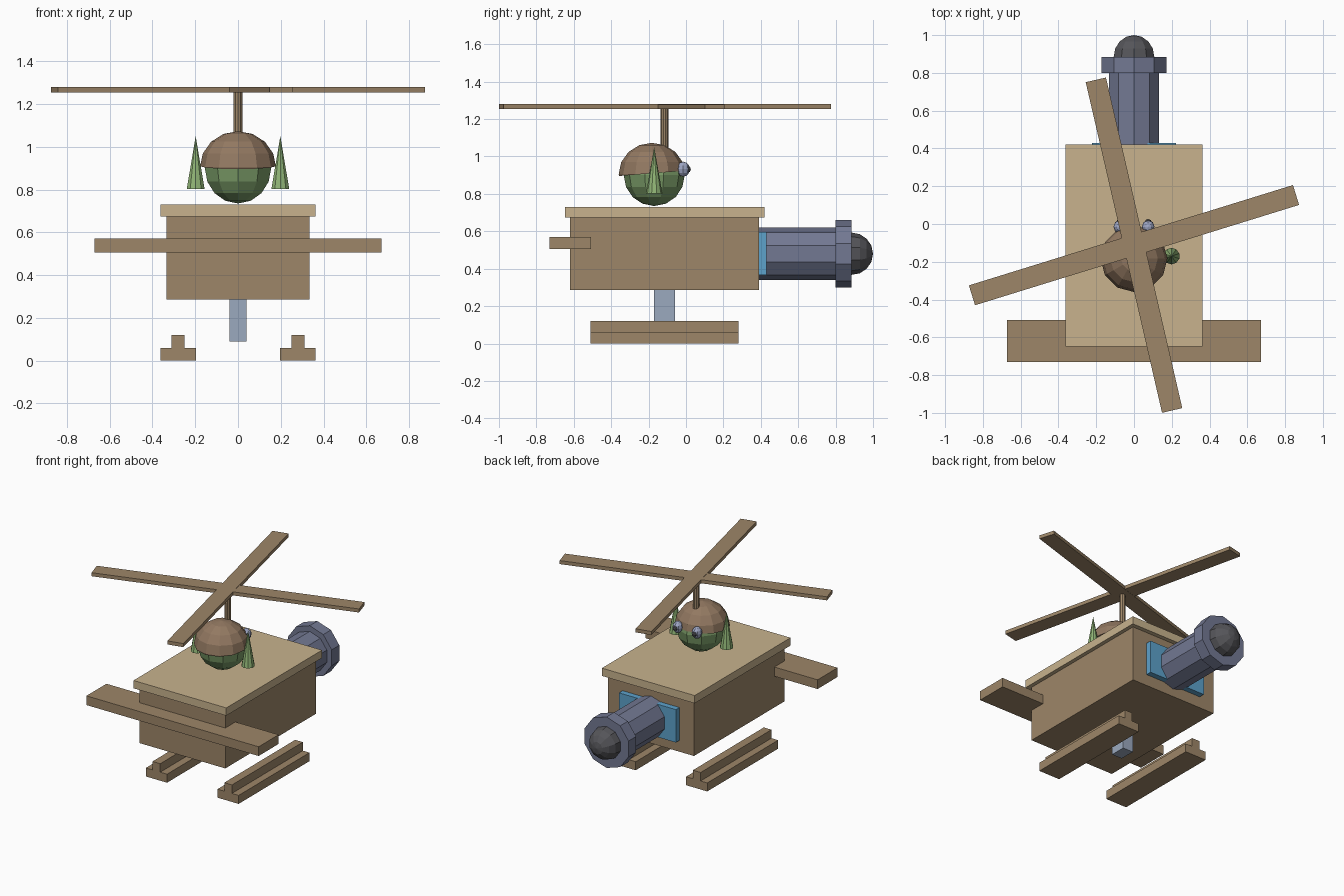
import bpy, bmesh, math
from mathutils import Matrix, Vector

cube = bpy.data.objects.get("Cube")
if cube:
    bpy.data.objects.remove(cube, do_unlink=True)


def material(name, r, g, b):
    m = bpy.data.materials.new(name)
    m.use_nodes = True
    m.diffuse_color = (r, g, b, 1)
    m.node_tree.nodes["Principled BSDF"].inputs["Base Color"].default_value = (r, g, b, 1)
    return m


WOOD = material("brown wood", 0.34, 0.24, 0.14)
TAN = material("tan wood", 0.58, 0.45, 0.27)
SLATE = material("slate metal", 0.17, 0.19, 0.29)
DARK = material("dark grey", 0.09, 0.09, 0.10)
BLUE = material("bright blue", 0.11, 0.36, 0.60)
STEEL = material("pale steel", 0.33, 0.40, 0.52)
SKIN = material("green skin", 0.20, 0.34, 0.14)
EAR = material("light green", 0.28, 0.46, 0.18)
CAP = material("leather brown", 0.29, 0.19, 0.12)
EYE = material("eye lilac", 0.34, 0.38, 0.55)


def finish(bm, name, mat):
    bmesh.ops.recalc_face_normals(bm, faces=bm.faces)
    mesh = bpy.data.meshes.new(name)
    bm.to_mesh(mesh)
    bm.free()
    mesh.materials.append(mat)
    ob = bpy.data.objects.new(name, mesh)
    bpy.context.collection.objects.link(ob)
    return ob


def box(name, mat, low, high, spin=0, pivot=(0, 0, 0)):
    low, high = Vector(low), Vector(high)
    bm = bmesh.new()
    bmesh.ops.create_cube(bm, size=1)
    bmesh.ops.scale(bm, vec=high - low, verts=bm.verts)
    bmesh.ops.translate(bm, vec=(low + high) / 2, verts=bm.verts)
    bmesh.ops.rotate(bm, cent=pivot, matrix=Matrix.Rotation(math.radians(spin), 3, 'Z'),
                     verts=bm.verts)
    return finish(bm, name, mat)


def cone(name, mat, start, end, r1, r2, sides=10):
    """Tapered prism from start to end, with a corner facing up or forward."""
    start, end = Vector(start), Vector(end)
    axis = end - start
    along_y = abs(axis.y) > abs(axis.z)
    bm = bmesh.new()
    bmesh.ops.create_cone(bm, cap_ends=True, segments=sides, radius1=r1, radius2=r2,
                          depth=axis.length)
    turn = Matrix.Rotation(-math.pi / 2, 4, 'X') if along_y else Matrix.Identity(4)
    bm.transform(Matrix.Translation((start + end) / 2) @ turn)
    return finish(bm, name, mat)


def ball(name, mat, centre, size, sides=10, rings=8, pole_y=False, keep=None):
    """Faceted sphere; keep = (point, normal) retains only that side."""
    bm = bmesh.new()
    bmesh.ops.create_uvsphere(bm, u_segments=sides, v_segments=rings, radius=1)
    if pole_y:
        bm.transform(Matrix.Rotation(-math.pi / 2, 4, 'X'))
    bm.transform(Matrix.Translation(centre) @ Matrix.Diagonal((*size, 1)))
    if keep:
        cut = bmesh.ops.bisect_plane(bm, geom=bm.verts[:] + bm.edges[:] + bm.faces[:],
                                     plane_co=keep[0], plane_no=keep[1], clear_inner=True)
        rim = [e for e in cut["geom_cut"] if isinstance(e, bmesh.types.BMEdge)]
        bmesh.ops.contextual_create(bm, geom=rim)
    return finish(bm, name, mat)


# Body, lid, front wing and lower strut
box("body", WOOD, (-0.335, -0.62, 0.285), (0.335, 0.39, 0.675))
box("lid", TAN, (-0.362, -0.648, 0.675), (0.362, 0.42, 0.73))
box("front_wing", WOOD, (-0.672, -0.73, 0.505), (0.672, -0.507, 0.57))
box("lower_strut", STEEL, (-0.04, -0.17, 0.09), (0.04, -0.06, 0.30))

# Landing skids
for side, s in (("left", 1), ("right", -1)):
    for part, inner, outer, z0, z1 in (("base", 0.197, 0.362, 0, 0.06),
                                       ("rail", 0.25, 0.31, 0.06, 0.12)):
        xs = sorted((s * inner, s * outer))
        box(f"{side}_skid_{part}", WOOD, (xs[0], -0.51, z0), (xs[1], 0.28, z1))

# Rear engine
box("engine_plate", BLUE, (-0.222, 0.38, 0.365), (0.222, 0.43, 0.597))
cone("engine_barrel", SLATE, (0, 0.38, 0.48), (0, 0.81, 0.48), 0.14, 0.14)
cone("engine_flange", SLATE, (0, 0.80, 0.48), (0, 0.885, 0.48), 0.18, 0.18)
ball("engine_dome", DARK, (0, 0.885, 0.48), (0.113, 0.115, 0.113), pole_y=True)

# Pilot head, cap, ears and eyes
ball("head", SKIN, (0, -0.17, 0.90), (0.163, 0.163, 0.165))
ball("cap", CAP, (0, -0.182, 0.905), (0.178, 0.178, 0.168), sides=12,
     keep=((0, -0.18, 0.91), (0, -0.08, 1)))
for side, s in (("left", 1), ("right", -1)):
    cone(f"{side}_ear", EAR, (s * 0.198, -0.17, 0.802), (s * 0.198, -0.17, 1.05), 0.044, 0)
    ball(f"{side}_eye", EYE, (s * 0.075, -0.015, 0.932), (0.034, 0.036, 0.04),
         sides=8, rings=6)
    ball(f"{side}_pupil", DARK, (s * 0.075, 0.012, 0.932), (0.018, 0.014, 0.018),
         sides=8, rings=4, pole_y=True)

# Rotor mast and two crossed blades
hub = (0, -0.112, 1.26)
cone("rotor_mast", WOOD, (0, -0.115, 1.0), (0, -0.115, 1.26), 0.021, 0.021)
for name, angle, z in (("long_blade", 103, 1.28), ("cross_blade", 17.2, 1.279)):
    box(name, WOOD, (-0.898, hub[1] - 0.055, z - 0.025), (0.898, hub[1] + 0.055, z),
        spin=angle, pivot=hub)
